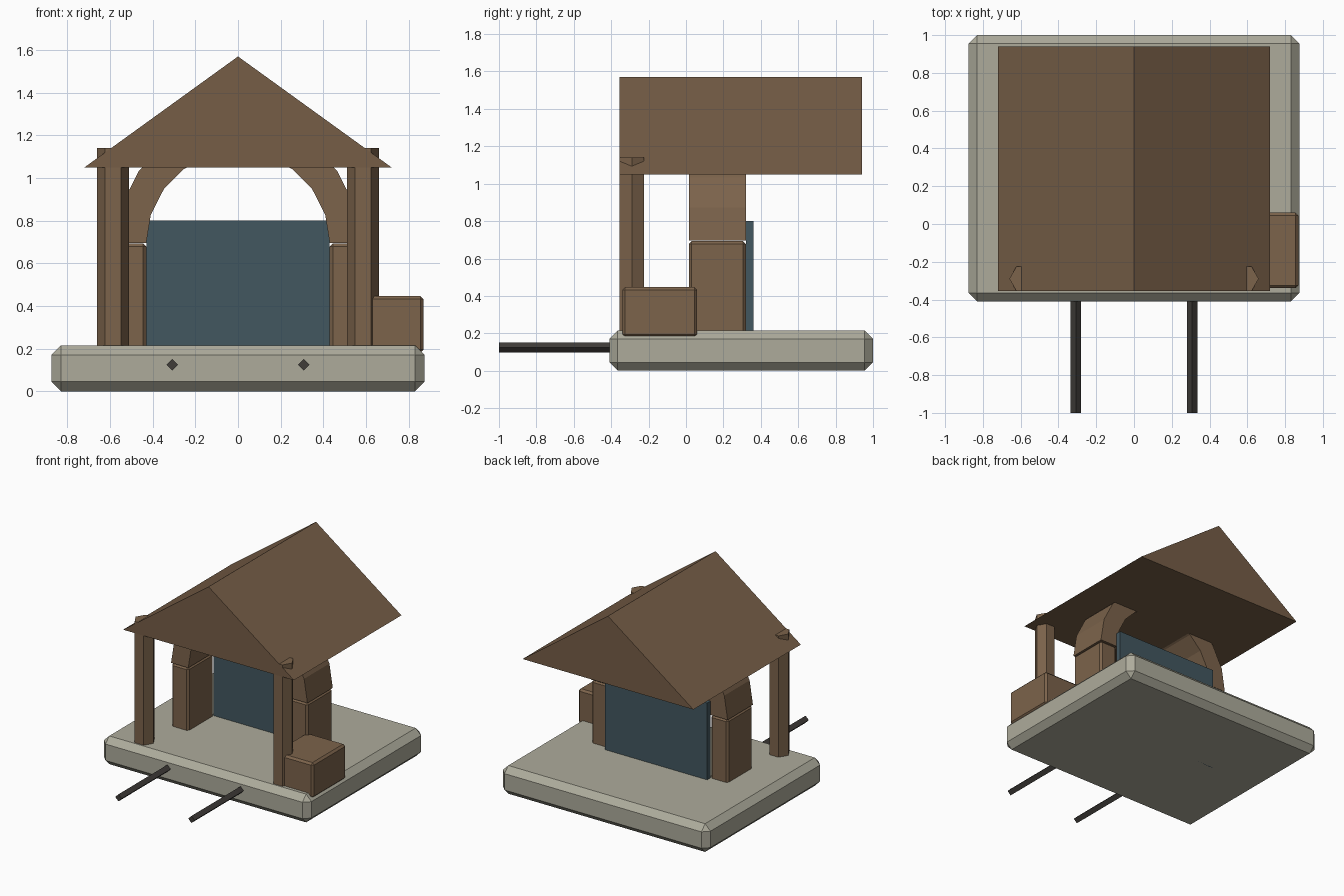
import bpy
from math import sin, cos, pi

if "Cube" in bpy.data.objects:
    bpy.data.objects.remove(bpy.data.objects["Cube"])


def material(name, rgb):
    m = bpy.data.materials.new(name)
    m.diffuse_color = (*rgb, 1)
    m.use_nodes = True
    m.node_tree.nodes["Principled BSDF"].inputs["Base Color"].default_value = m.diffuse_color
    return m


STONE = material("stone", (0.42, 0.41, 0.33))
WOOD = material("wood", (0.20, 0.125, 0.07))
ROOF = material("roof_wood", (0.18, 0.11, 0.062))
SLATE = material("slate", (0.055, 0.095, 0.115))
IRON = material("iron", (0.05, 0.045, 0.04))


def mesh_object(name, verts, faces, mat):
    me = bpy.data.meshes.new(name)
    me.from_pydata(verts, [], faces)
    me.materials.append(mat)
    ob = bpy.data.objects.new(name, me)
    bpy.context.collection.objects.link(ob)
    return ob


def box(name, lo, hi, mat, bevel=0):
    bpy.ops.mesh.primitive_cube_add(size=1, location=[(a + b) / 2 for a, b in zip(lo, hi)])
    ob = bpy.context.object
    ob.name = name
    ob.scale = [b - a for a, b in zip(lo, hi)]
    bpy.ops.object.transform_apply(location=False, rotation=False, scale=True)
    ob.data.materials.append(mat)
    if bevel:
        mod = ob.modifiers.new("chamfer", 'BEVEL')
        mod.width = bevel
        mod.segments = 1
    return ob


def rod(name, sides, radius, length, loc, mat, rot=(0, 0, 0)):
    bpy.ops.mesh.primitive_cylinder_add(vertices=sides, radius=radius, depth=length,
                                        location=loc, rotation=rot)
    ob = bpy.context.object
    ob.name = name
    ob.data.materials.append(mat)
    return ob


def extrude_y(name, profile, y0, y1, mat):
    """Extrude an xz outline (counter-clockwise seen from the front) along y."""
    n = len(profile)
    verts = [(x, y, z) for y in (y0, y1) for x, z in profile]
    faces = [list(range(n)), list(range(2 * n - 1, n - 1, -1))]
    faces += [(i, i + n, (i + 1) % n + n, (i + 1) % n) for i in range(n)]
    return mesh_object(name, verts, faces, mat)


# stone base slab
box("base_slab", (-0.875, -0.41, 0), (0.875, 1.0, 0.215), STONE, 0.045)

# gabled solid roof
extrude_y("roof", [(-0.72, 1.05), (0.72, 1.05), (0, 1.57)], -0.355, 0.94, ROOF)

# back panel filling the doorway
box("back_panel", (-0.43, 0.32, 0), (0.43, 0.36, 0.80), SLATE)

# round arch on top of the pillars
ring = [i * pi / 10 for i in range(11)]
outline = [(0.575 * cos(a), 0.695 + 0.575 * sin(a)) for a in ring]
outline += [(0.43 * cos(a), 0.695 + 0.43 * sin(a)) for a in reversed(ring)]
n = len(outline)
arch_verts = [(x, y, z) for y in (0.015, 0.32) for x, z in outline]
arch_faces = [(i, i + n, (i + 1) % n + n, (i + 1) % n) for i in range(n)]
for i in range(10):
    quad = (i, i + 1, n - 2 - i, n - 1 - i)
    arch_faces += [quad, tuple(v + n for v in reversed(quad))]
mesh_object("arch", arch_verts, arch_faces, WOOD)

for side, s in (("left", -1), ("right", 1)):
    # arch pillars
    xs = sorted((0.43 * s, 0.575 * s))
    box(side + "_pillar", (xs[0], 0.015, 0.18), (xs[1], 0.32, 0.693), WOOD, 0.015)
    # hexagonal front posts, a point of the hexagon facing sideways
    rod(side + "_front_post", 6, 0.075, 0.94, (0.585 * s, -0.29, 0.67), WOOD, (0, 0, pi / 2))
    # diamond-section rods sticking out of the base
    rod(side + "_rail", 4, 0.027, 0.62, (0.308 * s, -0.69, 0.125), IRON, (pi / 2, 0, 0))

# side crate
box("side_crate", (0.535, -0.34, 0.18), (0.87, 0.06, 0.447), WOOD, 0.015)
